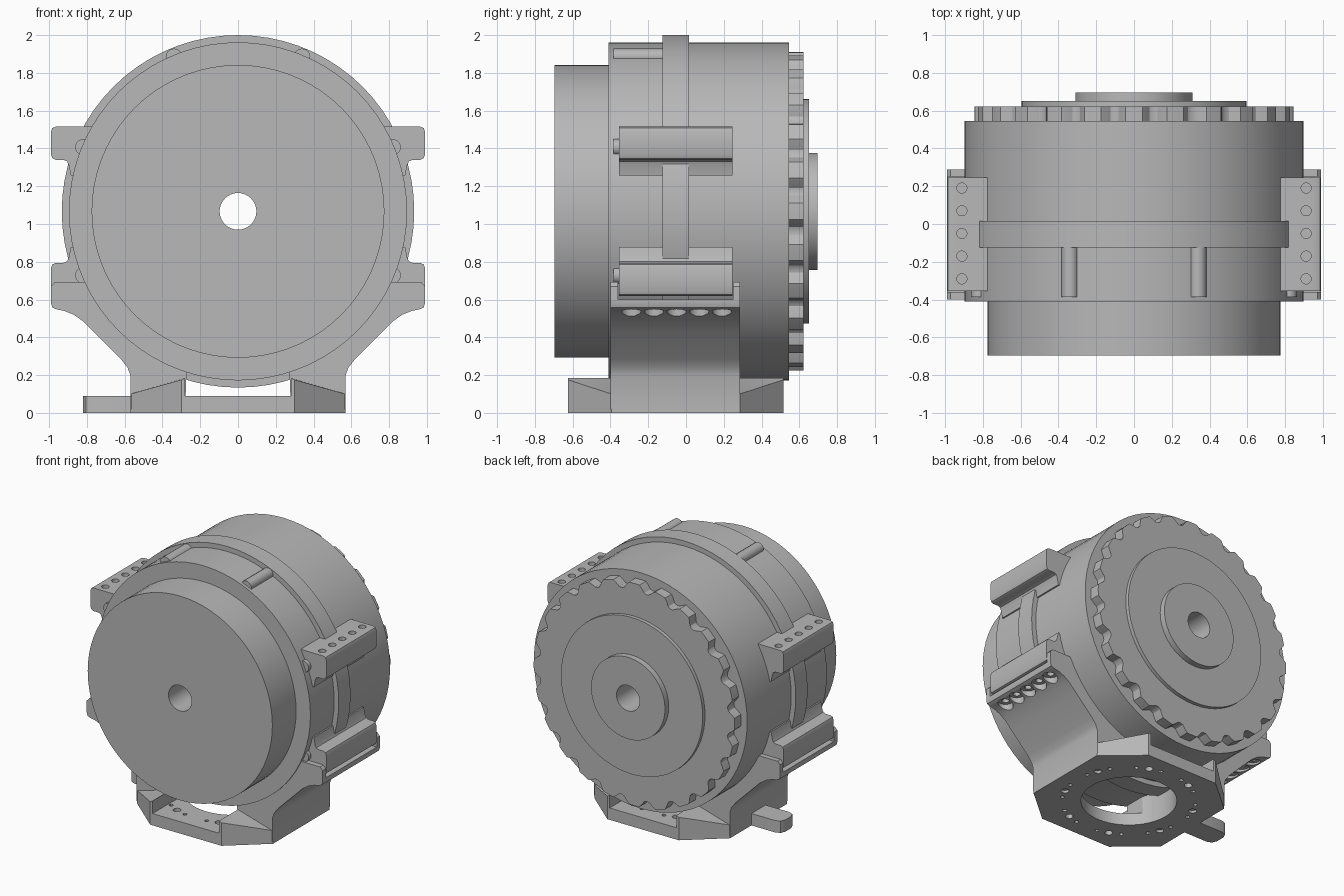
import bpy, bmesh, math
from mathutils import Vector

if "Cube" in bpy.data.objects:
    bpy.data.objects.remove(bpy.data.objects["Cube"])

AXIS_Z = 1.067      # height of the barrel axis
BASE_Y = -0.055     # centre of the base and lugs along y
TAU = 2 * math.pi

grey = bpy.data.materials.new("machined_grey")
grey.use_nodes = True
grey.diffuse_color = (0.48, 0.48, 0.48, 1)
grey.node_tree.nodes["Principled BSDF"].inputs["Base Color"].default_value = (0.48, 0.48, 0.48, 1)


def finish(name, bm, angle=30):
    bmesh.ops.recalc_face_normals(bm, faces=bm.faces[:])
    mesh = bpy.data.meshes.new(name)
    bm.to_mesh(mesh)
    bm.free()
    mesh.materials.append(grey)
    obj = bpy.data.objects.new(name, mesh)
    bpy.context.collection.objects.link(obj)
    smooth(obj, angle)
    return obj


def smooth(obj, angle=30):
    bpy.ops.object.select_all(action='DESELECT')
    bpy.context.view_layer.objects.active = obj
    obj.select_set(True)
    bpy.ops.object.shade_smooth_by_angle(angle=math.radians(angle))


def add_prism(bm, pts, axis, a, b):
    """Extrude a 2D outline along y (points are x, z) or z (points are x, y)."""
    place = (lambda p, t: (p[0], t, p[1])) if axis == 'y' else (lambda p, t: (p[0], p[1], t))
    low = [bm.verts.new(place(p, a)) for p in pts]
    high = [bm.verts.new(place(p, b)) for p in pts]
    bm.faces.new(low)
    bm.faces.new(high)
    n = len(pts)
    for i in range(n):
        j = (i + 1) % n
        bm.faces.new((low[i], low[j], high[j], high[i]))


def prism(name, pts, axis, a, b):
    bm = bmesh.new()
    add_prism(bm, pts, axis, a, b)
    return finish(name, bm)


def circle(cx, cy, r, n=20):
    return [(cx + r * math.cos(TAU * i / n), cy + r * math.sin(TAU * i / n)) for i in range(n)]


def lathe(name, profile, steps=72):
    """Spin a closed (radius, y) profile about the barrel axis."""
    bm = bmesh.new()
    rings = []
    for i in range(steps):
        c, s = math.cos(TAU * i / steps), math.sin(TAU * i / steps)
        rings.append([bm.verts.new((r * s, y, AXIS_Z + r * c)) for r, y in profile])
    n = len(profile)
    for i in range(steps):
        p, q = rings[i], rings[(i + 1) % steps]
        for k in range(n):
            m = (k + 1) % n
            bm.faces.new((p[k], p[m], q[m], q[k]))
    return finish(name, bm)


def cut(obj, shapes):
    """Subtract vertical prisms given as (outline, z0, z1)."""
    for group in shapes:
        bm = bmesh.new()
        for pts, z0, z1 in group:
            add_prism(bm, pts, 'z', z0, z1)
        cutter = finish("cutter", bm)
        cutter.hide_render = True
        mod = obj.modifiers.new("cut", 'BOOLEAN')
        mod.operation, mod.solver, mod.object = 'DIFFERENCE', 'EXACT', cutter
        bpy.context.view_layer.objects.active = obj
        bpy.ops.object.modifier_apply(modifier=mod.name)
        bpy.data.objects.remove(cutter)
    smooth(obj)


# Barrel with stepped front drum, raised collar, rear disc and boss, bored through
BORE = 0.097
lathe("barrel", [(BORE, -0.695), (0.775, -0.695), (0.775, -0.41), (0.895, -0.41),
                 (0.895, -0.125), (0.933, -0.125), (0.933, 0.017), (0.895, 0.017),
                 (0.895, 0.545), (BORE, 0.545)])
lathe("rear_disc", [(BORE, 0.6), (0.595, 0.6), (0.595, 0.65), (0.31, 0.65),
                    (0.31, 0.695), (BORE, 0.695)])

# Rear flange with scalloped rim, bored like the barrel
bm = bmesh.new()
TEETH, SUB = 24, 10
count = TEETH * SUB
rows = []
for i in range(count):
    t = TAU * i / count
    off = ((i % SUB) - SUB / 2) / 2.2
    r = 0.843 - (0.052 * math.sqrt(1 - off * off) if abs(off) < 1 else 0)
    rows.append([bm.verts.new((rr * math.sin(t), y, AXIS_Z + rr * math.cos(t)))
                 for rr, y in ((BORE, 0.53), (r, 0.53), (r, 0.622), (BORE, 0.622))])
for i in range(count):
    p, q = rows[i], rows[(i + 1) % count]
    for k in range(4):
        m = (k + 1) % 4
        bm.faces.new((p[k], p[m], q[m], q[k]))
finish("rear_flange", bm)

# Round ribs spaced around the front half of the barrel
for i in range(8):
    t = math.radians(22.5 + 45 * i)
    prism(f"rib_{i + 1}", circle(0.885 * math.sin(t), AXIS_Z + 0.885 * math.cos(t), 0.044),
          'y', -0.385, -0.11)

# Four side lugs, mirrored left/right and up/down
LUG = [(0.74, 0.448), (0.965, 0.448), (0.983, 0.441), (0.99, 0.423), (0.99, 0.3),
       (0.983, 0.281), (0.965, 0.273), (0.925, 0.273), (0.905, 0.265), (0.896, 0.245),
       (0.885, 0.19), (0.8, 0.19)]
HOLE_YS = [-0.29 + 0.12 * i for i in range(5)]
for side, sx in (("left", 1), ("right", -1)):
    for level, sz in (("upper", 1), ("lower", -1)):
        lug = prism(f"{level}_{side}_lug", [(sx * x, AXIS_Z + sz * z) for x, z in LUG],
                    'y', -0.355, 0.245)
        if sz > 0:
            cut(lug, [[(circle(sx * 0.91, y, 0.027, 14), 1.44, 1.6) for y in HOLE_YS]])

# Saddle legs that carry the barrel, with end cheeks beside the lower lugs
OUTER = [(0.28, 0.02), (0.57, 0.02), (0.57, 0.2), (0.585, 0.24), (0.62, 0.285),
         (0.76, 0.425), (0.82, 0.485), (0.87, 0.52), (0.92, 0.54), (0.96, 0.548),
         (0.983, 0.558), (0.99, 0.58)]
ARC = [(0.88 * math.sin(a), AXIS_Z - 0.88 * math.cos(a))
       for a in (math.radians(58 - 4 * i) for i in range(11))]
CHEEK = [(0.7, 0.58), (0.99, 0.58), (0.99, 0.67), (0.97, 0.692), (0.78, 0.692)]
well = (circle(0, BASE_Y, 0.33, 48), -0.1, 0.35)
for side, sx in (("left", 1), ("right", -1)):
    outline = OUTER + [(0.99, 0.6)] + ARC
    leg = prism(f"{side}_saddle", [(sx * x, z) for x, z in outline], 'y', -0.4, 0.287)
    cut(leg, [[well],
              [(circle(sx * 0.91, y, 0.052, 16), 0.3, 0.562) for y in HOLE_YS],
              [(circle(sx * 0.91, y, 0.025, 12), 0.5, 0.59) for y in HOLE_YS]])
    for end, y0, y1 in (("front", -0.4, -0.36), ("back", 0.25, 0.287)):
        prism(f"{end}_{side}_cheek", [(sx * x, z) for x, z in CHEEK], 'y', y0, y1)

# Eight-sided base plate with central well and ring of bolt holes
QUARTER = [(0.57, 0.34), (0.3, 0.57)]
plate_pts = [(x, BASE_Y + y) for x, y in QUARTER]
plate_pts += [(-x, BASE_Y + y) for x, y in reversed(QUARTER)]
plate_pts += [(-x, BASE_Y - y) for x, y in QUARTER]
plate_pts += [(x, BASE_Y - y) for x, y in reversed(QUARTER)]
plate = prism("base_plate", plate_pts, 'z', 0, 0.09)
bolts = []
for i in range(8):
    for shift, r in ((-11, 0.015), (0, 0.028), (11, 0.015)):
        t = math.radians(22.5 + 45 * i + shift)
        bolts.append((circle(0.46 * math.cos(t), BASE_Y + 0.46 * math.sin(t), r, 12), -0.1, 0.2))
cut(plate, [[well], bolts])

# Sloped gussets on the four base corners
GUSSET = [(0.28, 0.57, 0.185), (0.3, 0.57, 0.175), (0.57, 0.34, 0.1),
          (0.57, 0.25, 0.1), (0.28, 0.25, 0.185)]
for sx in (1, -1):
    for sy in (1, -1):
        bm = bmesh.new()
        add_prism(bm, [(sx * x, BASE_Y + sy * y) for x, y, z in GUSSET], 'z', 0.07, 0.1)
        bm.verts.ensure_lookup_table()
        for v, (x, y, z) in zip(bm.verts[len(GUSSET):], GUSSET):
            v.co.z = z
        bmesh.ops.triangulate(bm, faces=[f for f in bm.faces if len(f.verts) > 4])
        name = ("back" if sy > 0 else "front") + ("_left" if sx > 0 else "_right")
        cut(finish(name + "_gusset", bm), [[well]])

# Side locating arm with rounded tip
ARM = [(-0.5, 0.085), (-0.77, 0.085), (-0.805, 0.07), (-0.82, 0.035)]
arm_pts = [(x, BASE_Y + y) for x, y in ARM] + [(x, BASE_Y - y) for x, y in reversed(ARM)]
prism("locating_arm", arm_pts, 'z', 0, 0.09)
